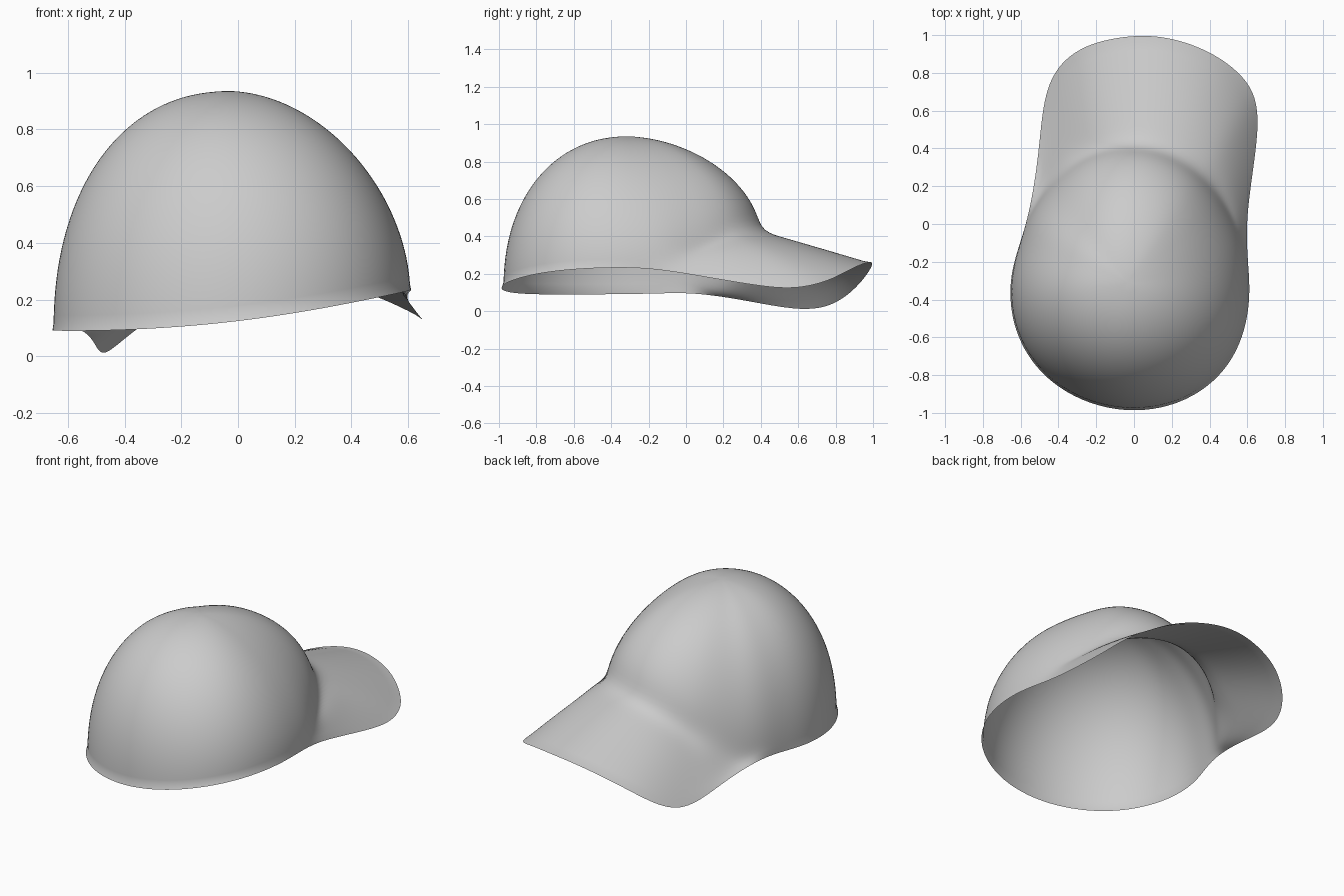
import bpy, bmesh, math
from mathutils import Vector

if "Cube" in bpy.data.objects:
    bpy.data.objects.remove(bpy.data.objects["Cube"])

# Rim of the cap: front brim edge, left side, back, right side
RIM = [(.04, 1.003, .26), (-.18, .97, .2), (-.315, .91, .128), (-.415, .815, .05),
       (-.478, .66, .0), (-.502, .4, .042), (-.53, .2, .078), (-.565, .02, .098),
       (-.61, -.12, .096), (-.647, -.25, .093), (-.658, -.4, .091), (-.622, -.59, .09),
       (-.5, -.79, .09), (-.28, -.94, .098), (0, -1.0, .122), (.28, -.94, .165),
       (.49, -.775, .207), (.59, -.56, .228), (.614, -.36, .234), (.603, -.2, .229),
       (.594, -.02, .205), (.615, .18, .17), (.643, .38, .138), (.658, .55, .12),
       (.637, .69, .142), (.562, .795, .178), (.43, .897, .235), (.24, .975, .263)]
APEX = Vector((-.03, -.31, .936))
ROWS, SUB = 44, 6


def spline(pts, sub):
    """Closed smooth curve through the points, lightly relaxed."""
    out, n = [], len(pts)
    p = [Vector(q) for q in pts]
    for i in range(n):
        a, b, c, d = p[i - 1], p[i], p[(i + 1) % n], p[(i + 2) % n]
        for j in range(sub):
            t = j / sub
            out.append(.5 * (2 * b + (c - a) * t + (2 * a - 5 * b + 4 * c - d) * t * t
                             + (3 * b - a - 3 * c + d) * t ** 3))
    m = len(out)
    for _ in range(16):
        out = [(out[i - 1] + 2 * out[i] + out[(i + 1) % m]) / 4 for i in range(m)]
    return out


def smooth01(t):
    t = min(1, max(0, t))
    return t * t * (3 - 2 * t)


def brim_z(x, y):
    """Arched brim surface."""
    u = x - .1
    drop = .40 if u < 0 else .27
    return .43 - .28 * (y - .4) - drop * (u / .57) ** 2


def resample(poly, n):
    """Evenly spaced points along a polyline."""
    acc = [0]
    for a, b in zip(poly, poly[1:]):
        acc.append(acc[-1] + (b - a).length)
    out, k = [], 0
    for i in range(n + 1):
        s = acc[-1] * i / n
        while k < len(poly) - 2 and acc[k + 1] < s:
            k += 1
        f = (s - acc[k]) / max(acc[k + 1] - acc[k], 1e-9)
        out.append(poly[k].lerp(poly[k + 1], min(f, 1)))
    return out


def crown_foot(d):
    """Distance from the apex to the crown's front oval along a direction."""
    ox, oy = APEX.x + .02, APEX.y + .38
    a = (d.x / .635) ** 2 + (d.y / .785) ** 2
    b = ox * d.x / .635 ** 2 + oy * d.y / .785 ** 2
    c = (ox / .635) ** 2 + (oy / .785) ** 2 - 1
    return (-b + math.sqrt(b * b - a * c)) / a


def profile(e):
    """Line from the apex down the crown and out over the brim to the rim."""
    d = Vector((e.x - APEX.x, e.y - APEX.y))
    n = d.normalized()
    gate = smooth01((e.y + .3) / .4)
    k = 1 - max(0, 1 - crown_foot(n) / d.length) * gate
    start = .32 - .19 * n.x
    w = smooth01((n.y - start) / (.94 - start)) * min(1, d.length * (1 - k) / .06)
    cx, cy = APEX.x + d.x * k, APEX.y + d.y * k
    cz = e.z + (max(brim_z(cx, cy), e.z) - e.z) * w
    p = 1.99 - .2 * max(-1, min(1, (n.x + n.y) * .9))
    pts = []
    for i in range(61):
        a = math.pi / 2 * i / 60
        r, h = math.sin(a) ** (2 / p), max(0, math.cos(a)) ** (2 / p)
        pts.append(Vector((APEX.x + (cx - APEX.x) * r, APEX.y + (cy - APEX.y) * r,
                           cz + (APEX.z - cz) * h)))
    if k < .999:
        miss = e.z - brim_z(e.x, e.y)
        for i in range(1, 21):
            t = i / 20
            x, y = cx + (e.x - cx) * t, cy + (e.y - cy) * t
            z = brim_z(x, y) + miss * t
            pts.append(Vector((x, y, z * w + (cz + (e.z - cz) * t) * (1 - w))))
    pts = resample(pts, ROWS)
    for _ in range(5):   # soft fillet between crown and brim
        pts = [pts[0]] + [(a + 2 * b + c) / 4 for a, b, c in zip(pts, pts[1:], pts[2:])] + [pts[-1]]
    return pts


# Crown and brim as one thin smooth sheet, relaxed around the cap
lines = [profile(e) for e in spline(RIM, SUB)]
m = len(lines)
for _ in range(12):
    lines = [[(lines[i - 1][j] + 2 * lines[i][j] + lines[(i + 1) % m][j]) / 4
              for j in range(ROWS)] + [lines[i][ROWS]] for i in range(m)]
bm = bmesh.new()
top = bm.verts.new(APEX - Vector((0, 0, .002)))
cols = [[bm.verts.new(v) for v in line[1:]] for line in lines]
for a, b in zip(cols, cols[1:] + cols[:1]):
    bm.faces.new((top, a[0], b[0]))
    for i in range(ROWS - 1):
        bm.faces.new((a[i], a[i + 1], b[i + 1], b[i]))
for f in bm.faces:
    f.smooth = True
me = bpy.data.meshes.new("cap")
bm.to_mesh(me)
bm.free()
cap = bpy.data.objects.new("cap_crown_and_brim", me)
bpy.context.collection.objects.link(cap)
